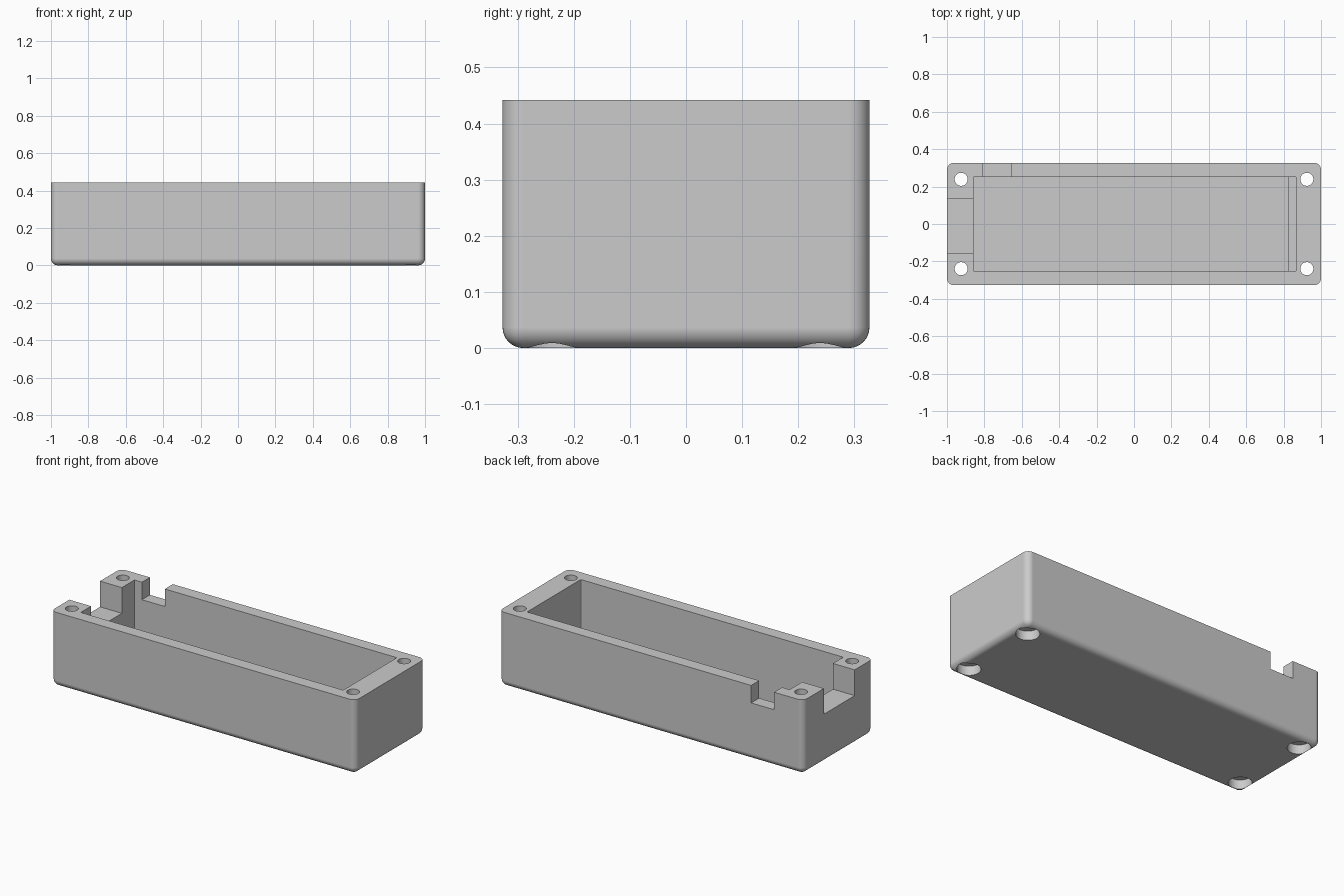
import bpy, bmesh, math
from mathutils import Vector

cube = bpy.data.objects.get("Cube")
if cube:
    bpy.data.objects.remove(cube, do_unlink=True)

H = 0.442                 # overall height
HX, HY = 1.0, 0.327       # half length and half depth
TOP = H + 0.1             # cutters run past the rim

plastic = bpy.data.materials.new("grey_plastic")
plastic.use_nodes = True
GREY = (0.6, 0.6, 0.6, 1)
plastic.diffuse_color = GREY
plastic.node_tree.nodes["Principled BSDF"].inputs["Base Color"].default_value = GREY


def finish(bm, name):
    bmesh.ops.recalc_face_normals(bm, faces=bm.faces)
    mesh = bpy.data.meshes.new(name)
    bm.to_mesh(mesh)
    bm.free()
    mesh.materials.append(plastic)
    obj = bpy.data.objects.new(name, mesh)
    bpy.context.collection.objects.link(obj)
    return obj


def box(name, low, high, radius=0, segments=3, round_bottom=False):
    """Box between two corners, with rounded upright (and bottom) edges."""
    low, high = Vector(low), Vector(high)
    bm = bmesh.new()
    bmesh.ops.create_cube(bm, size=1)
    for v in bm.verts:
        v.co = Vector([(a + b) / 2 + c * (b - a) for a, b, c in zip(low, high, v.co)])
    if radius:
        middle = (low.z + high.z) / 2
        edges = []
        for e in bm.edges:
            zs = [v.co.z for v in e.verts]
            upright = abs(zs[0] - zs[1]) > 0.001
            if upright or (round_bottom and max(zs) < middle):
                edges.append(e)
        bmesh.ops.bevel(bm, geom=edges, offset=radius, offset_type='OFFSET',
                        segments=segments, profile=0.5, affect='EDGES')
    return finish(bm, name)


def cylinder(name, x, y, z0, z1, radius):
    bm = bmesh.new()
    bmesh.ops.create_cone(bm, cap_ends=True, segments=32, radius1=radius,
                          radius2=radius, depth=z1 - z0)
    bmesh.ops.translate(bm, verts=bm.verts, vec=(x, y, (z0 + z1) / 2))
    return finish(bm, name)


# Outer shell with rounded sides and base, sharp flat rim
case = box("enclosure_base", (-HX, -HY, 0), (HX, HY, H), 0.037, 8, True)

cutters = [
    # Main cavity, and its upper part that leaves a low ledge at one end
    box("cavity", (-0.857, -0.252, 0.036), (0.824, 0.252, TOP)),
    box("cavity_ledge", (-0.857, -0.252, 0.09), (0.868, 0.252, TOP), 0.008),
    # Wide opening in the end wall, small opening in the back wall
    box("end_notch", (-1.1, -0.155, H - 0.153), (-0.8, 0.134, TOP)),
    box("back_notch", (-0.808, 0.2, H - 0.104), (-0.657, 0.45, TOP)),
]
# Corner screw holes with counterbores underneath
for sx in (-1, 1):
    for sy in (-1, 1):
        x, y = sx * 0.924, sy * 0.239
        cutters.append(cylinder("screw_hole", x, y, -0.1, TOP, 0.035))
        cutters.append(cylinder("counterbore", x, y, -0.1, 0.055, 0.063))

# Cut everything out, then drop the cutters
for cutter in cutters:
    cutter.hide_render = True
    mod = case.modifiers.new(cutter.name, 'BOOLEAN')
    mod.operation = 'DIFFERENCE'
    mod.solver = 'EXACT'
    mod.object = cutter

bpy.ops.object.select_all(action='DESELECT')
case.select_set(True)
bpy.context.view_layer.objects.active = case
for mod in list(case.modifiers):
    bpy.ops.object.modifier_apply(modifier=mod.name)
for cutter in cutters:
    bpy.data.objects.remove(cutter, do_unlink=True)

# Smooth the rounded edges while the large faces stay evenly flat
bpy.ops.object.shade_smooth_by_angle(angle=math.radians(30))
weighted = case.modifiers.new("even_faces", 'WEIGHTED_NORMAL')
weighted.keep_sharp = True
